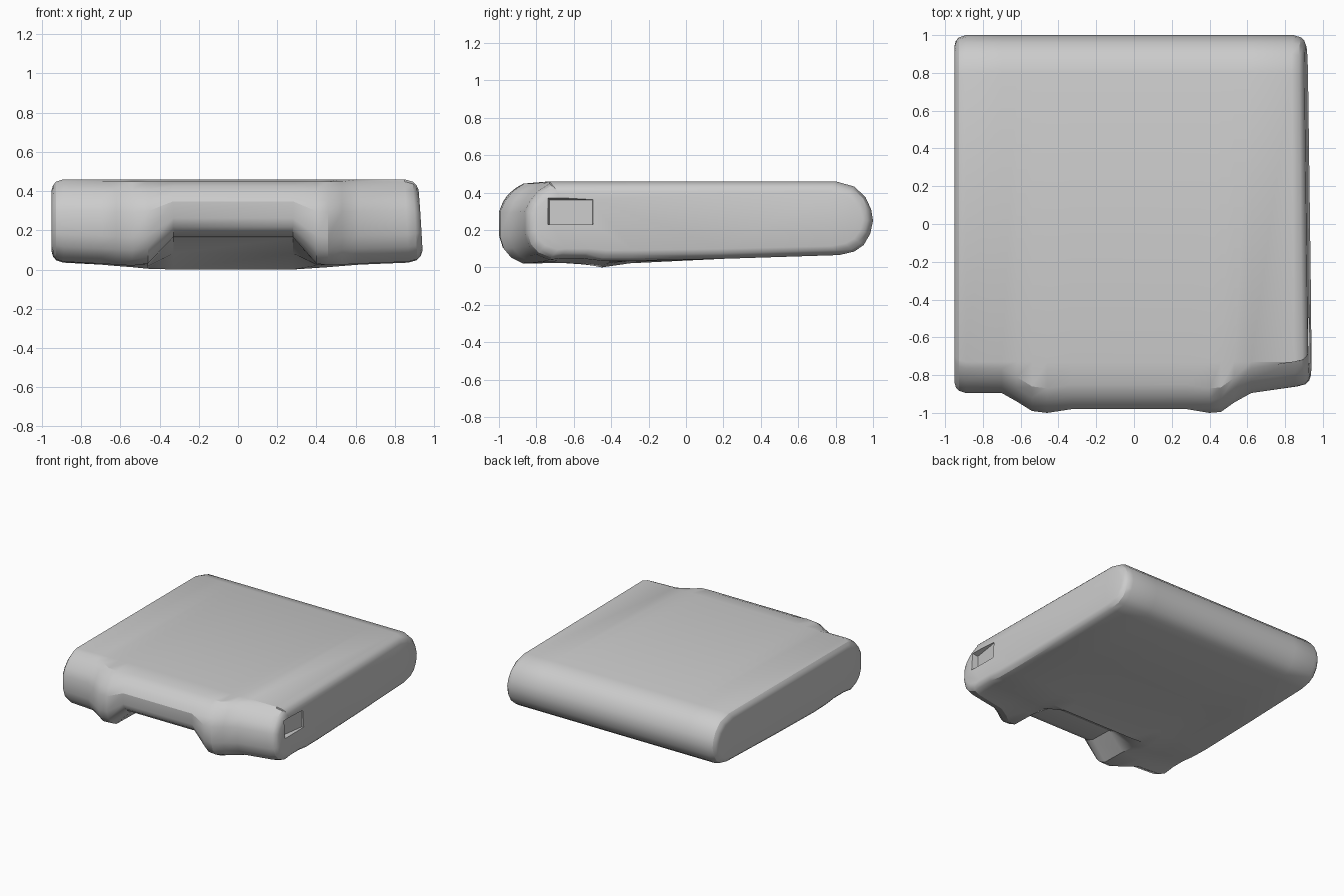
import bpy, bmesh

if "Cube" in bpy.data.objects:
    bpy.data.objects.remove(bpy.data.objects["Cube"])

# Shared rear and top half of the y-z cross-section (front top round to bottom middle)
REAR = [(0.8, 0.46), (0.9, 0.432), (0.96, 0.375), (0.99, 0.31), (1.0, 0.25),
        (0.985, 0.18), (0.95, 0.12), (0.9, 0.085), (0.82, 0.066), (0.2, 0.046)]


def section(front, lip, belly, mid_step=0.0):
    """Front = foremost y, lip = height of the front lower edge,
    belly = lowest height of the underside, mid_step = recess height."""
    h = 0.46 - lip
    bulge = min(1, max(0, (-front - 0.86) / 0.14))
    ease = 0.13 - 0.01 * bulge
    pts = list(REAR)
    pts += [(-0.3, min(0.035, belly + 0.022)), (-0.45, belly),
            (-0.55, belly + 0.012 + mid_step * 0.5),
            (-0.68, max(belly + 0.012, lip - 0.005))]
    pts += [(front + ease, lip), (front + 0.06, lip + h * 0.07),
            (front + 0.02, lip + h * 0.18), (front, lip + h * 0.33),
            (front, lip + h * 0.62), (front + 0.025, lip + h * 0.75),
            (front + 0.07, lip + h * 0.88),
            (front + 0.13, 0.448), (-0.73, 0.46)]
    return pts


def inset(pts, d):
    return [(0.05 + (y - 0.05) * (1 - d / 0.95),
             0.25 + (z - 0.25) * (1 - d / 0.21)) for y, z in pts]


left = section(-0.895, 0.04, 0.04)
right = section(-0.86, 0.04, 0.035)

# Stations along x: the grip bulges out and arches over a recess below
stations = [
    (-0.95, inset(left, 0.055)), (-0.943, inset(left, 0.03)),
    (-0.927, inset(left, 0.012)), (-0.89, left),
    (-0.70, section(-0.895, 0.03, 0.025)),
    (-0.62, section(-0.94, 0.025, 0.018)),
    (-0.54, section(-0.99, 0.02, 0.012)),
    (-0.46, section(-1.0, 0.03, 0.004)),
    (-0.33, section(-0.98, 0.165, 0.0, 0.14)),
    (0.28, section(-0.98, 0.165, 0.0, 0.14)),
    (0.40, section(-1.0, 0.03, 0.008)),
    (0.46, section(-0.995, 0.022, 0.012)),
    (0.53, section(-0.945, 0.025, 0.018)),
    (0.62, section(-0.895, 0.03, 0.025)),
    (0.87, right), (0.915, inset(right, 0.012)),
    (0.935, inset(right, 0.03)), (0.945, inset(right, 0.055)),
]

# Main slab, lofted through the stations
bm = bmesh.new()
rings = []
for x, pts in stations:
    t = max(0, (x - 0.62) / 0.325)
    ring = []
    for y, z in pts:
        lean = t * (0.025 * (z - 0.05) / 0.4 + 0.012 * (y + 0.85))
        ring.append(bm.verts.new((x - lean, y, z)))
    rings.append(ring)
for a, b in zip(rings, rings[1:]):
    for i in range(len(a)):
        j = (i + 1) % len(a)
        bm.faces.new((a[i], a[j], b[j], b[i]))
bm.faces.new(rings[0])
bm.faces.new(rings[-1])
bmesh.ops.recalc_face_normals(bm, faces=bm.faces)
bmesh.ops.triangulate(bm, faces=[f for f in bm.faces if len(f.verts) > 4])
me = bpy.data.meshes.new("slab_body")
bm.to_mesh(me)
bm.free()
body = bpy.data.objects.new("slab_body", me)
bpy.context.collection.objects.link(body)

# Wedge-shaped cutter for the finger slot on the right side
bm = bmesh.new()
plan = [(0.88, -0.73), (1.0, -0.75), (1.0, -0.48), (0.915, -0.5)]
low = [bm.verts.new((x, y, 0.23)) for x, y in plan]
high = [bm.verts.new((x, y, 0.36 if i in (0, 3) else 0.39)) for i, (x, y) in enumerate(plan)]
bm.faces.new(low)
bm.faces.new(high)
for i in range(4):
    j = (i + 1) % 4
    bm.faces.new((low[i], low[j], high[j], high[i]))
bmesh.ops.recalc_face_normals(bm, faces=bm.faces)
me = bpy.data.meshes.new("slot_cutter")
bm.to_mesh(me)
bm.free()
cutter = bpy.data.objects.new("slot_cutter", me)
bpy.context.collection.objects.link(cutter)
cutter.hide_render = True

bpy.context.view_layer.objects.active = body
body.select_set(True)
mod = body.modifiers.new("side_slot", 'BOOLEAN')
mod.operation = 'DIFFERENCE'
mod.solver = 'EXACT'
mod.object = cutter
bpy.ops.object.modifier_apply(modifier=mod.name)
bpy.data.objects.remove(cutter, do_unlink=True)
bpy.ops.object.shade_smooth_by_angle(angle=0.5)
